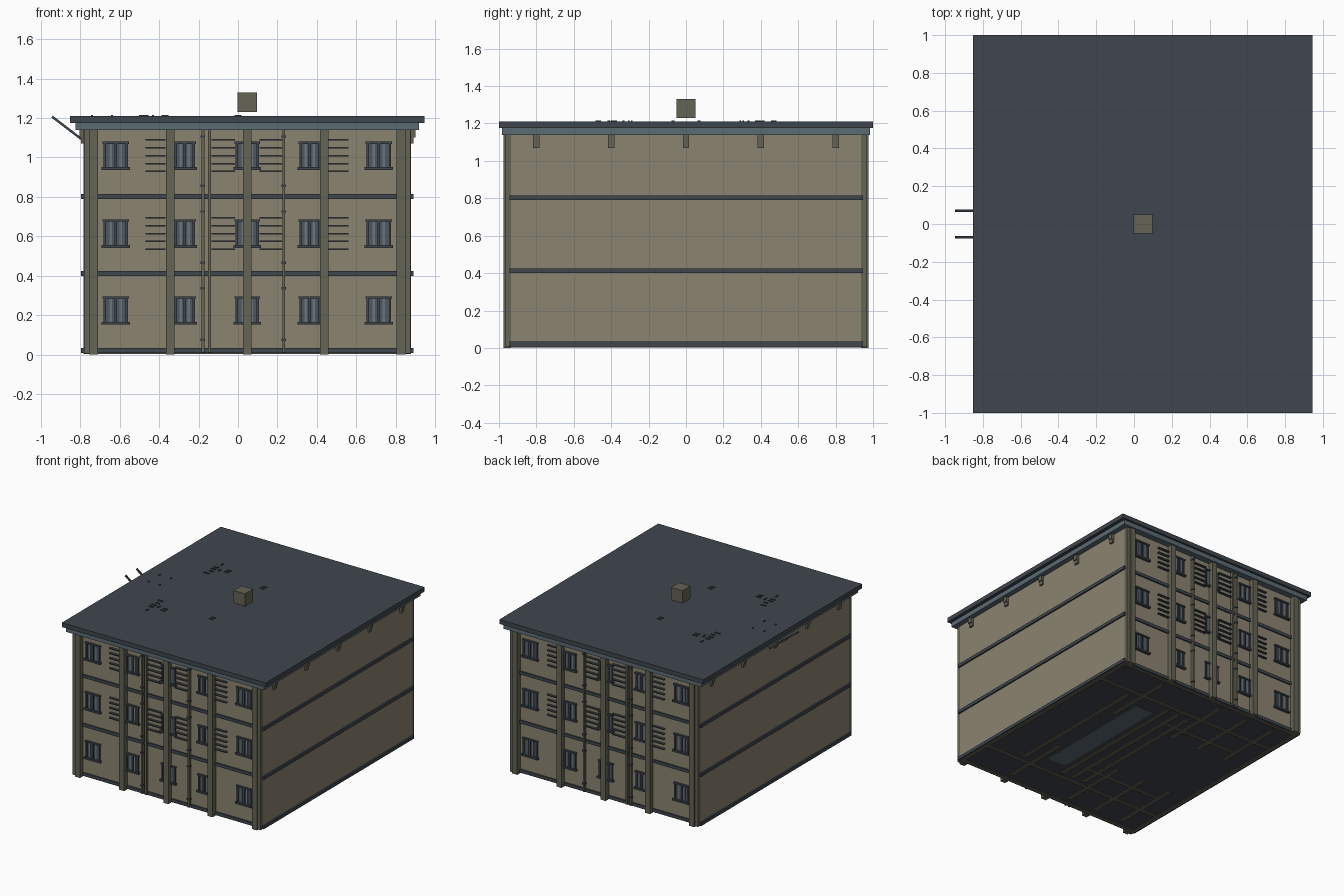
import bpy, bmesh, math
from mathutils import Matrix, Vector

if "Cube" in bpy.data.objects:
    bpy.data.objects.remove(bpy.data.objects["Cube"])


def material(name, rgb):
    m = bpy.data.materials.new(name)
    m.use_nodes = True
    m.diffuse_color = (*rgb, 1)
    m.node_tree.nodes["Principled BSDF"].inputs["Base Color"].default_value = (*rgb, 1)
    return m


PLASTER = material("warm plaster", (0.26, 0.23, 0.165))
STONE = material("olive stone", (0.13, 0.125, 0.09))
SLATE = material("dark slate", (0.05, 0.062, 0.075))
FASCIA = material("blue grey metal", (0.105, 0.145, 0.17))
GLASS = material("window glass", (0.075, 0.095, 0.12))
MULLION = material("pale window bar", (0.15, 0.18, 0.2))


def boxes(name, mat, items):
    """One object from boxes given as (x0, x1, y0, y1, z0, z1)."""
    bm = bmesh.new()
    for x0, x1, y0, y1, z0, z1 in items:
        centre = Vector((x0 + x1, y0 + y1, z0 + z1)) / 2
        size = Matrix.Diagonal((x1 - x0, y1 - y0, z1 - z0, 1))
        bmesh.ops.create_cube(bm, size=1, matrix=Matrix.Translation(centre) @ size)
    me = bpy.data.meshes.new(name)
    bm.to_mesh(me)
    bm.free()
    me.materials.append(mat)
    ob = bpy.data.objects.new(name, me)
    bpy.context.collection.objects.link(ob)
    return ob


def both(items):
    """Repeat boxes on the opposite facade."""
    return items + [(a, b, -d, -c, e, f) for a, b, c, d, e, f in items]


CX = 0.047           # middle of the building
HX, HY = 0.83, 0.935  # half size of the walls
FRONT = -HY

# Main walls
boxes("walls", PLASTER, [(CX - HX, CX + HX, -HY, HY, 0.012, 1.14)])

# Floor bands running round the building
boxes("floor_bands", SLATE, [(CX - HX - 0.012, CX + HX + 0.012, -HY - 0.01, HY + 0.01, z, z + 0.025)
                             for z in (0.008, 0.4, 0.79)])

# Facade pilasters and corner posts
pilasters = [(CX + i * 0.39 - 0.022, CX + i * 0.39 + 0.022, FRONT - 0.04, FRONT, 0, 1.14)
             for i in range(-2, 3)]
posts = [(CX + s * 0.815 - 0.013, CX + s * 0.815 + 0.013, FRONT - 0.03, FRONT, 0.005, 1.14)
         for s in (-1, 1)]
boxes("pilasters", STONE, both(pilasters))
boxes("corner_posts", STONE, both(posts))

# Drainpipes with clamps
pipes = [(x - 0.007, x + 0.007, FRONT - 0.022, FRONT, 0.01, 1.14) for x in (-0.178, -0.145, 0.232)]
clamps = [(x - 0.011, x + 0.011, FRONT - 0.026, FRONT, z, z + 0.012)
          for x in (-0.178, 0.232) for z in (0.07, 0.33, 0.46, 0.72, 0.85, 1.1)]
boxes("drainpipes", STONE, both(pipes))
boxes("pipe_clamps", SLATE, both(clamps))

# Windows: glass, frame, sills and mullions
glass, frames, bars = [], [], []
for z in (0.16, 0.55, 0.945):
    for x, w in ((-0.62, 0.125), (-0.27, 0.105), (CX, 0.12), (0.364, 0.105), (0.714, 0.125)):
        a, b, top = x - w / 2, x + w / 2, z + 0.13
        glass.append((a, b, FRONT - 0.004, FRONT, z, top))
        frames += [(a, a + 0.012, FRONT - 0.012, FRONT, z, top),
                   (b - 0.012, b, FRONT - 0.012, FRONT, z, top),
                   (x - 0.006, x + 0.006, FRONT - 0.012, FRONT, z, top),
                   (a - 0.01, b + 0.01, FRONT - 0.022, FRONT, z - 0.008, z + 0.006),
                   (a - 0.005, b + 0.005, FRONT - 0.016, FRONT, top - 0.006, top + 0.006)]
        bars += [(x + s * w * 0.2 - 0.006, x + s * w * 0.2 + 0.006, FRONT - 0.008, FRONT, z, top)
                 for s in (-1, 1)]
boxes("window_glass", GLASS, both(glass))
boxes("window_frames", SLATE, both(frames))
boxes("window_mullions", MULLION, both(bars))

# Slatted grilles on the two upper floors
slats = [(a, b, FRONT - 0.018, FRONT, z + i * 0.04, z + i * 0.04 + 0.008)
         for a, b in ((-0.47, -0.367), (-0.135, -0.015), (0.108, 0.225), (0.457, 0.56))
         for z in (0.53, 0.925) for i in range(5)]
boxes("grille_slats", SLATE, both(slats))

# Roof slab over a lighter fascia
boxes("roof", SLATE, [(-0.852, 0.945, -1, 1, 1.175, 1.21)])
boxes("fascia", FASCIA, [(-0.825, 0.918, -0.985, 0.985, 1.138, 1.175)])

# Eaves brackets on both plain sides
brackets = []
for s in (-1, 1):
    for y in (-0.8, -0.4, 0, 0.4, 0.8):
        for reach, z0, z1 in ((0.022, 1.1, 1.14), (0.014, 1.07, 1.1)):
            x0, x1 = sorted((CX + s * HX, CX + s * (HX + reach)))
            brackets.append((x0, x1, y - 0.017, y + 0.017, z0, z1))
boxes("eaves_brackets", STONE, brackets)

# Rooftop block
boxes("rooftop_block", STONE, [(-0.003, 0.097, -0.05, 0.05, 1.23, 1.33)])

# Small roof fittings, mirrored front to back
fittings = [(x - w, x + w, y - h, y + h, 1.2, 1.216)
            for x, y, w, h in ((-0.48, -0.29, 0.022, 0.005), (-0.47, -0.335, 0.015, 0.005),
                               (-0.48, -0.375, 0.02, 0.005), (-0.48, -0.41, 0.02, 0.005),
                               (-0.43, -0.385, 0.005, 0.015), (-0.37, -0.385, 0.018, 0.005),
                               (-0.37, -0.415, 0.018, 0.005), (-0.47, -0.47, 0.005, 0.015),
                               (0, -0.305, 0.018, 0.004), (0, -0.335, 0.018, 0.004),
                               (-0.74, -0.07, 0.005, 0.008), (-0.64, -0.07, 0.005, 0.008))]
boxes("roof_fittings", SLATE, both(fittings))

# Two slanting stays beyond the eaves
start, end = Vector((-0.79, 0, 1.09)), Vector((-0.943, 0, 1.207))
span = end - start
for side, y in (("front", -0.07), ("back", 0.07)):
    stay = boxes("stay_" + side, SLATE, [(-span.length / 2, span.length / 2, -0.006, 0.006, -0.006, 0.006)])
    stay.location = (start + end) / 2 + Vector((0, y, 0))
    stay.rotation_euler.y = -math.atan2(span.z, span.x)

# Underside: wall footings and a paler central panel
x0, x1 = CX - HX, CX + HX
footings = [(x0, x1, FRONT, FRONT + 0.03, 0.002, 0.01)]
footings += [(x0, x1, -0.66, -0.63, 0.002, 0.01), (-0.6, 0.1, -0.45, -0.42, 0.002, 0.01)]
footings += [(x - 0.015, x + 0.015, -0.86, -0.3, 0.002, 0.01) for x in (-0.6, -0.35, -0.1, 0.45)]
footings = both(footings)
footings += [(x - 0.015, x + 0.015, -0.6, 0.6, 0.002, 0.01) for x in (-0.02, 0.08, 0.18, 0.55)]
footings += [(x - 0.015, x + 0.015, -HY, HY, 0.002, 0.01) for x in (x0 + 0.015, x1 - 0.015)]
boxes("wall_footings", STONE, footings)
boxes("floor_panel", FASCIA, [(0.24, 0.4, -0.5, 0.5, 0.004, 0.01)])
